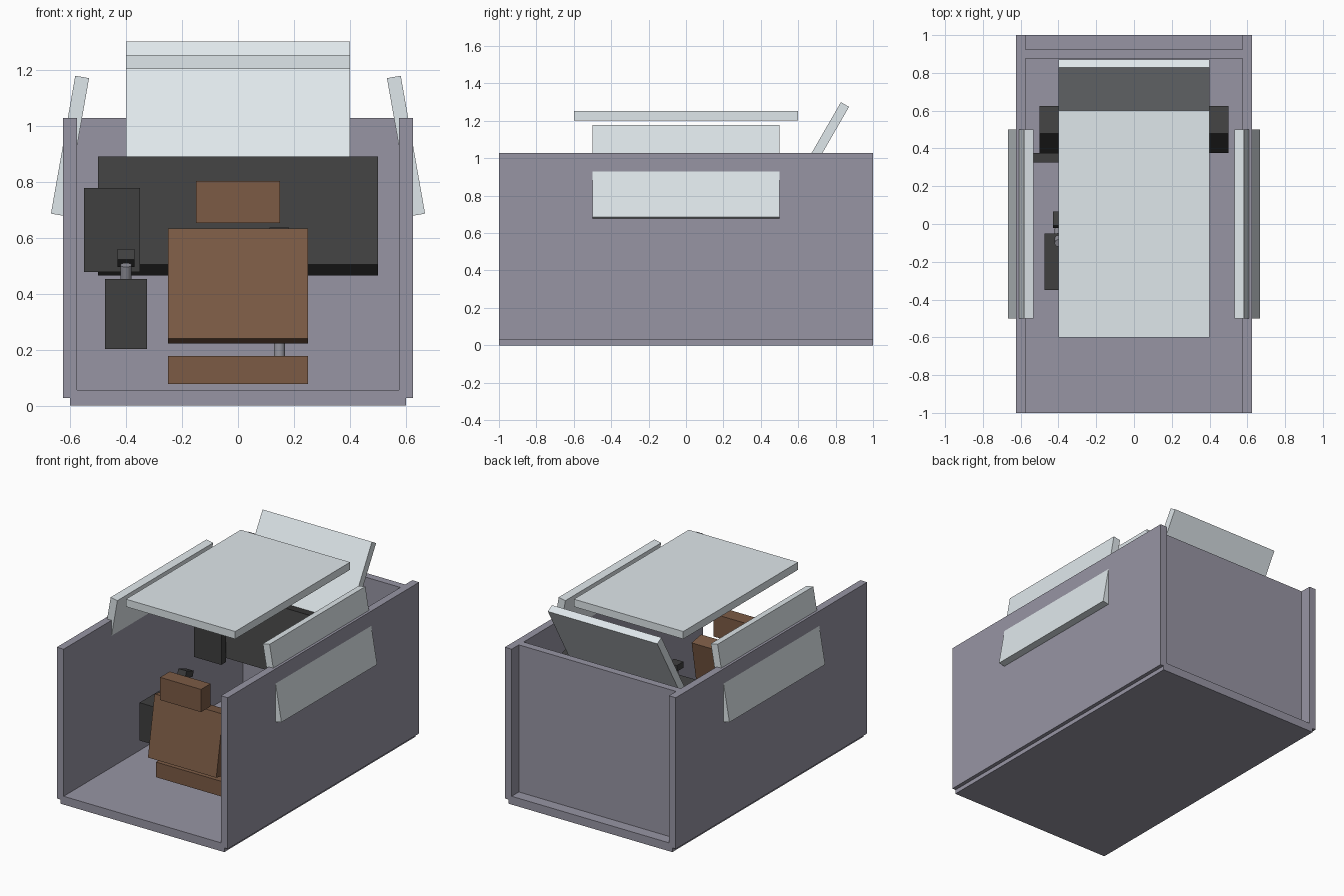
import bpy
from math import radians

if "Cube" in bpy.data.objects:
    bpy.data.objects.remove(bpy.data.objects["Cube"])

Z0 = 0.0275  # floor centre height


def mat(name, rgb):
    m = bpy.data.materials.new(name)
    m.diffuse_color = (*rgb, 1)
    m.use_nodes = True
    m.node_tree.nodes["Principled BSDF"].inputs["Base Color"].default_value = m.diffuse_color
    return m


HULL = mat("hull_grey", (0.31, 0.30, 0.37))
GLASS = mat("pale_glass", (0.74, 0.80, 0.83))
DARK = mat("dark_plastic", (0.05, 0.05, 0.05))
LEATHER = mat("brown_leather", (0.20, 0.105, 0.06))
METAL = mat("metal", (0.3, 0.3, 0.34))


def finish(name, loc, tilt, material):
    o = bpy.context.object
    o.name = name
    o.location = (loc[0], loc[1], loc[2] + Z0)
    o.rotation_euler = [radians(a) for a in tilt]
    o.data.materials.append(material)
    return o


def box(name, loc, size, material, tilt=(0, 0, 0)):
    bpy.ops.mesh.primitive_cube_add(size=1)
    o = finish(name, loc, tilt, material)
    for v in o.data.vertices:
        v.co = [c * s for c, s in zip(v.co, size)]
    return o


def rod(name, loc, radius, length, material, tilt=(0, 0, 0)):
    bpy.ops.mesh.primitive_cylinder_add(vertices=32, radius=radius, depth=length)
    bpy.ops.object.shade_smooth_by_angle()
    return finish(name, loc, tilt, material)


# Cabin shell
box("floor", (0, 0, 0), (1.2, 2, 0.055), HULL)
box("back_wall", (0, 0.9, 0.5), (1.2, 0.05, 1), HULL)
for side, s in (("left", -1), ("right", 1)):
    box(side + "_wall", (s * 0.6, 0, 0.5), (0.05, 2, 1), HULL)
    box(side + "_window", (s * 0.6, 0, 0.9), (0.05, 1, 0.5), GLASS, (0, -s * 10, 0))

# Canopy panels
box("roof_panel", (0, 0, 1.2), (0.8, 1.2, 0.05), GLASS)
box("windshield", (0, 0.7, 1.0), (0.8, 0.05, 0.6), GLASS, (-30, 0, 0))

# Seat
box("seat_cushion", (0, -0.25, 0.1), (0.5, 0.5, 0.1), LEATHER)
box("seat_back", (0, -0.5, 0.4), (0.5, 0.1, 0.4), LEATHER, (-10, 0, 0))
box("headrest", (0, -0.55, 0.7), (0.3, 0.1, 0.15), LEATHER)

# Console and side screen
box("console", (0, 0.5, 0.65), (1, 0.15, 0.4), DARK, (-15, 0, 0))
box("side_screen", (-0.45, 0.35, 0.6), (0.2, 0.05, 0.3), DARK)

# Side control stand with its stick and grip
box("control_stand", (-0.4, -0.2, 0.3), (0.15, 0.3, 0.25), DARK)
rod("control_stick", (-0.4, -0.064, 0.382), 0.02, 0.2, METAL, (22, 0, 0))
box("control_grip", (-0.4, 0.022, 0.5), (0.06, 0.08, 0.04), DARK, (-20, 0, 0))

# Central lever
rod("lever_shaft", (0.148, -0.1, 0.34), 0.02, 0.48, METAL)
box("lever_knob", (0.148, -0.1, 0.588), (0.07, 0.07, 0.04), DARK)
